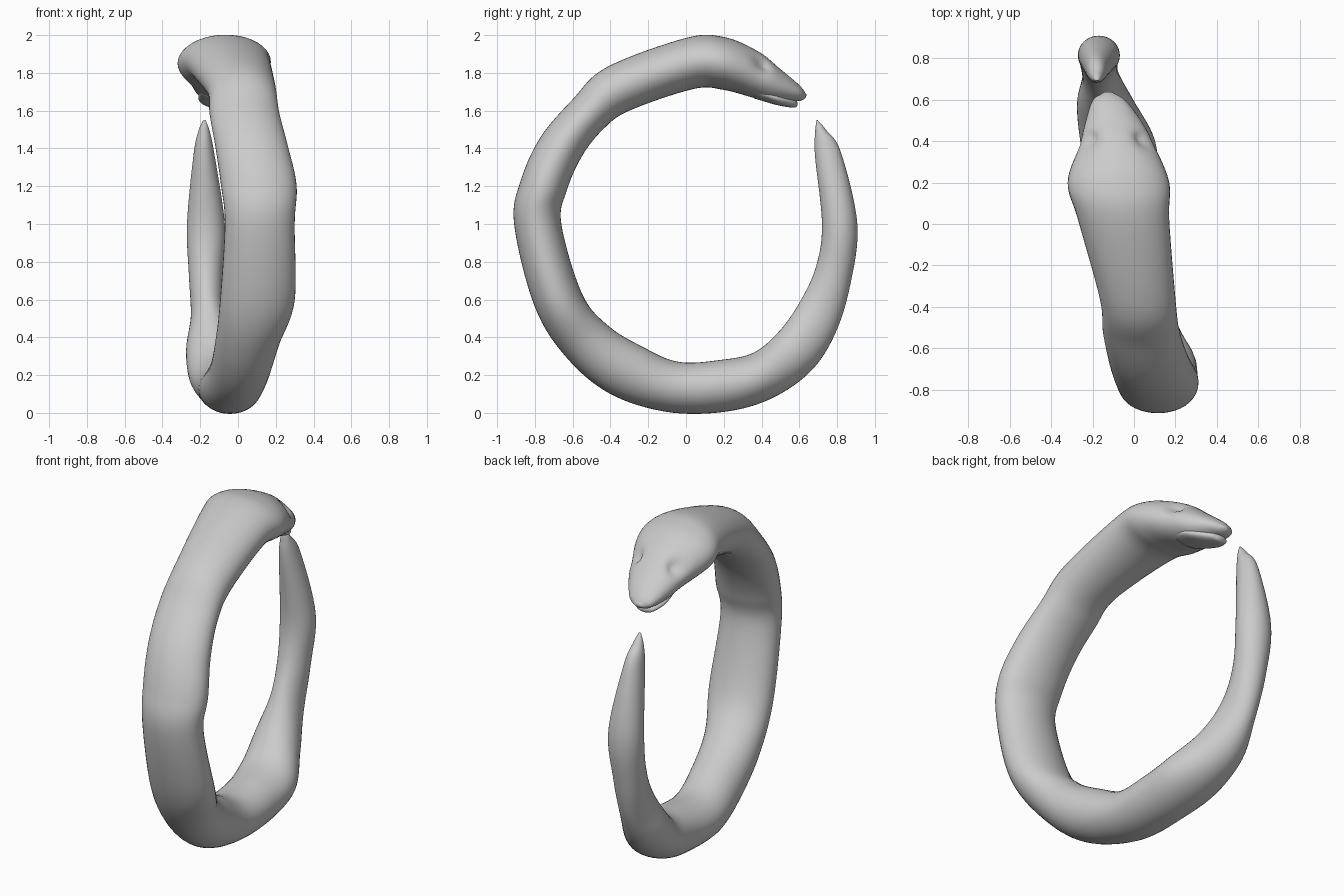
import bpy, bmesh, math
from mathutils import Vector

if "Cube" in bpy.data.objects:
    bpy.data.objects.remove(bpy.data.objects["Cube"])

SIDES, STEPS = 40, 8

mat = bpy.data.materials.new("plain grey")
mat.diffuse_color = (0.6, 0.6, 0.6, 1)
mat.use_nodes = True
mat.node_tree.nodes["Principled BSDF"].inputs["Base Color"].default_value = mat.diffuse_color

# Stations: outer y, outer z, inner y, inner z, left x, right x
HEAD = [
    (.638, 1.685, .625, 1.66, -.15, -.10), (.60, 1.735, .59, 1.65, -.20, -.04),
    (.50, 1.82, .48, 1.645, -.235, .04), (.38, 1.915, .37, 1.665, -.265, .10),
    (.20, 1.99, .20, 1.71, -.32, .17), (0, 1.985, .04, 1.715, -.27, .17)]
BODY = [
    (-.42, 1.83, -.30, 1.60, -.165, .20), (-.60, 1.66, -.44, 1.50, -.15, .22),
    (-.77, 1.46, -.55, 1.36, -.12, .265), (-.875, 1.23, -.63, 1.18, -.09, .31),
    (-.91, 1.0, -.66, 1.0, -.07, .30), (-.80, .56, -.55, .63, -.095, .30),
    (-.63, .29, -.41, .46, -.12, .22), (-.40, .10, -.23, .35, -.15, .17),
    (-.10, .005, -.04, .27, -.20, .13), (.20, .005, .18, .28, -.22, .12)]
TAIL = [
    (.45, .075, .36, .32, -.26, .10), (.66, .22, .50, .44, -.275, 0),
    (.79, .42, .61, .60, -.25, -.07), (.87, .68, .69, .78, -.26, -.08),
    (.907, 1.0, .72, 1.0, -.27, -.07), (.82, 1.38, .683, 1.36, -.235, -.125),
    (.74, 1.50, .683, 1.48, -.21, -.15), (.697, 1.55, .69, 1.545, -.185, -.17)]
JAW = [
    (.588, 1.65, .587, 1.622, -.15, -.10), (.57, 1.665, .565, 1.616, -.185, -.06),
    (.48, 1.70, .48, 1.63, -.21, .015), (.36, 1.76, .36, 1.665, -.20, .03)]


def smooth(rows):
    """Catmull-Rom resampling through the stations."""
    p = [Vector(r) for r in rows]
    p = [p[0] * 2 - p[1]] + p + [p[-1] * 2 - p[-2]]
    out = []
    for a, b, c, d in zip(p, p[1:], p[2:], p[3:]):
        for k in range(STEPS):
            t = k / STEPS
            out.append(b + (c - a) * (t / 2) + (a * 2 - b * 5 + c * 4 - d) * (t * t / 2)
                       + (b * 3 - a - c * 3 + d) * (t ** 3 / 2))
    return out + [p[-2]]


def loft(name, rows, dents=()):
    """Skin elliptical sections, pressing in a soft dent at each given point."""
    bm = bmesh.new()
    rings = []
    for oy, oz, iy, iz, x0, x1 in smooth(rows):
        mid = Vector(((x0 + x1) / 2, (oy + iy) / 2, (oz + iz) / 2))
        rad = Vector((0, (oy - iy) / 2, (oz - iz) / 2))
        ring = []
        for k in range(SIDES):
            a = math.tau * k / SIDES
            co = mid + rad * math.cos(a) + Vector(((x1 - x0) / 2 * math.sin(a), 0, 0))
            inward = (mid - co).normalized()
            for point, size, depth in dents:
                co = co + inward * depth * math.exp(-((co - Vector(point)).length / size) ** 2)
            ring.append(bm.verts.new(co))
        rings.append(ring)
    for r, s in zip(rings, rings[1:]):
        for k in range(SIDES):
            n = (k + 1) % SIDES
            bm.faces.new((r[k], r[n], s[n], s[k]))
    # rounded end caps
    for ring, nxt in ((rings[0], rings[1]), (rings[-1], rings[-2])):
        c = sum((v.co for v in ring), Vector()) / SIDES
        n = sum((v.co for v in nxt), Vector()) / SIDES
        tip = bm.verts.new(c + (c - n).normalized() * 0.004)
        for k in range(SIDES):
            bm.faces.new((ring[k], ring[(k + 1) % SIDES], tip))
    bmesh.ops.recalc_face_normals(bm, faces=bm.faces)
    me = bpy.data.meshes.new(name)
    bm.to_mesh(me)
    bm.free()
    me.materials.append(mat)
    for f in me.polygons:
        f.use_smooth = True
    ob = bpy.data.objects.new(name, me)
    bpy.context.collection.objects.link(ob)
    return ob


# Coiled body with an eye socket on each side of the head
sockets = [((-.085 + s * .145, .41, 1.855), .05, .04) for s in (-1, 1)]
loft("snake_body", HEAD + BODY + TAIL, sockets)
# Lower jaw, set back under the snout
loft("lower_jaw", JAW)
